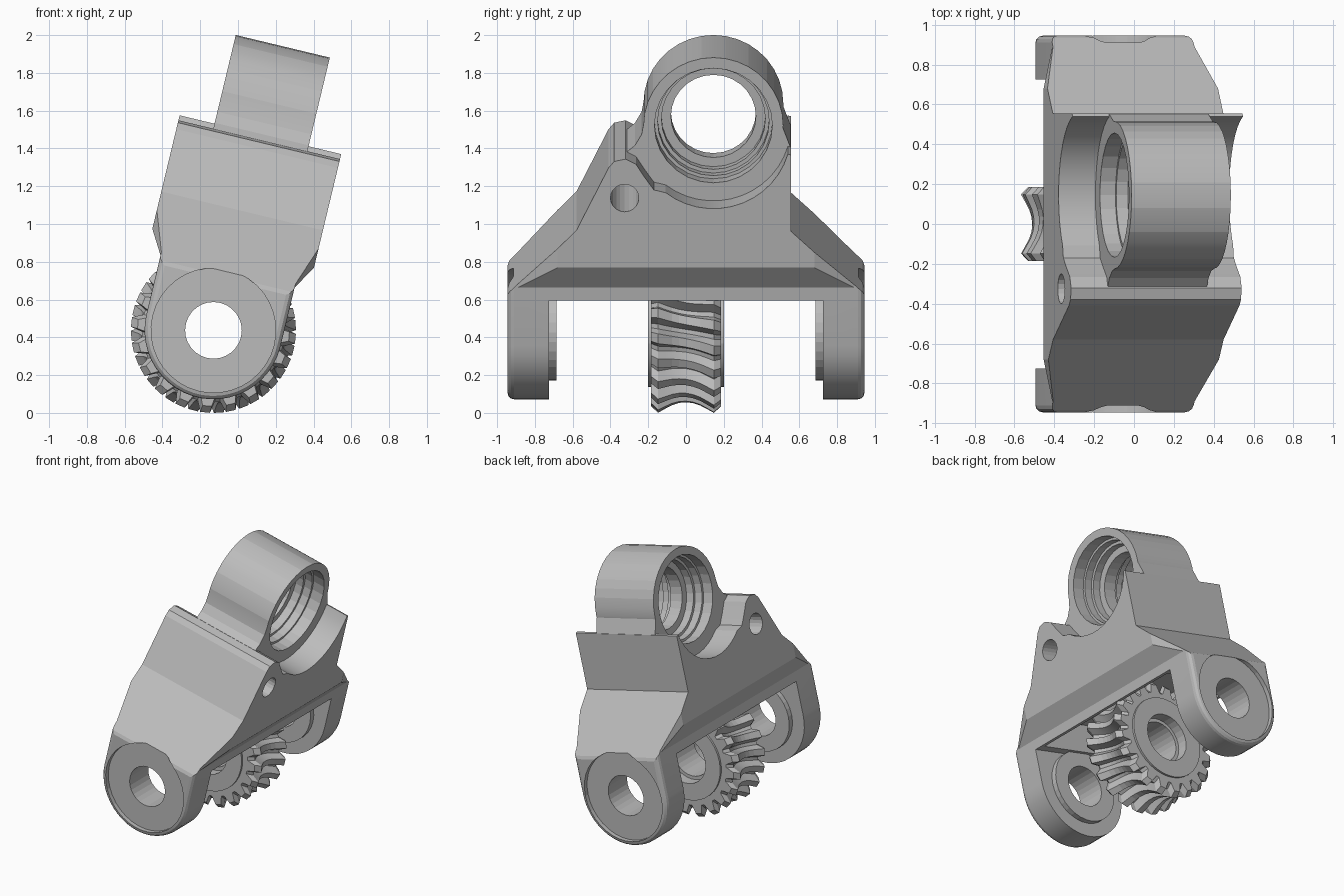
import bpy, bmesh, math
from mathutils import Matrix, Vector

if "Cube" in bpy.data.objects:
    bpy.data.objects.remove(bpy.data.objects["Cube"], do_unlink=True)

grey = bpy.data.materials.new("plain grey")
grey.use_nodes = True
grey.diffuse_color = (0.5, 0.5, 0.5, 1)
grey.node_tree.nodes["Principled BSDF"].inputs["Base Color"].default_value = (0.5, 0.5, 0.5, 1)

# The whole assembly leans sideways about the pivot axle
LEAN = Matrix.Translation((-0.13, 0, 0.437)) @ Matrix.Rotation(math.radians(13.5), 4, 'Y')
TUBE_Y, TUBE_Z = 0.145, 1.178


def finish(bm, name):
    bmesh.ops.recalc_face_normals(bm, faces=bm.faces)
    me = bpy.data.meshes.new(name)
    bm.to_mesh(me)
    bm.free()
    me.materials.append(grey)
    ob = bpy.data.objects.new(name, me)
    bpy.context.collection.objects.link(ob)
    return ob


def prism(name, points, axis, lo, hi, rim_bevel=0):
    """Extrude a 2D outline along one axis; the other two take the points in order."""
    bm = bmesh.new()

    def place(p, d):
        v = list(p)
        v.insert(axis, d)
        return Vector(v)
    face = bm.faces.new([bm.verts.new(place(p, lo)) for p in points])
    res = bmesh.ops.extrude_face_region(bm, geom=[face])
    top = [v for v in res["geom"] if isinstance(v, bmesh.types.BMVert)]
    step = Vector()
    step[axis] = hi - lo
    bmesh.ops.translate(bm, verts=top, vec=step)
    if rim_bevel:
        rims = [e for e in bm.edges if abs(e.verts[0].co[axis] - e.verts[1].co[axis]) < 1e-6]
        bmesh.ops.bevel(bm, geom=rims, offset=rim_bevel, segments=3, profile=0.5, affect='EDGES')
    return finish(bm, name)


def circle(cx, cy, r, n=32, start=0, sweep=math.tau):
    full = abs(sweep) >= math.tau
    return [(cx + r * math.cos(start + sweep * i / (n if full else n - 1)),
             cy + r * math.sin(start + sweep * i / (n if full else n - 1))) for i in range(n)]


def disc(name, axis, centre, r, lo, hi, n=32):
    return prism(name, circle(*centre, r, n), axis, lo, hi)


def box(name, x, y, z0, z1):
    return prism(name, [(-x, -y), (x, -y), (x, y), (-x, y)], 2, z0, z1)


def combine(target, tool, how):
    mod = target.modifiers.new(how, 'BOOLEAN')
    mod.operation, mod.object, mod.solver = how, tool, 'EXACT'
    bpy.context.view_layer.objects.active = target
    bpy.ops.object.modifier_apply(modifier=mod.name)
    bpy.data.objects.remove(tool, do_unlink=True)


# Housing side outline: sloped ends, front lug, scoop around the tube, upright back
outline = [(-0.96, -0.5), (-0.96, 0.24), (-0.935, 0.295), (-0.58, 0.65), (-0.41, 0.99),
           (-0.38, 1.025), (-0.32, 1.038), (-0.265, 1.01), (-0.22, 0.94), (-0.17, 0.87)]
outline += circle(TUBE_Y, TUBE_Z, 0.41, 14, math.radians(232), math.radians(112))
outline += [(0.555, 1.06), (0.555, 0.645), (0.935, 0.295), (0.96, 0.24), (0.96, -0.5)]
housing = prism("housing", outline, 0, -0.5, 0.5)

# Trim to the front outline: rounded feet, narrow waist, wide shoulders
front = circle(0, 0, 0.365, 24, math.pi, math.pi)
front += [(0.365, 0.32), (0.44, 0.447), (0.44, 1.3), (-0.44, 1.3), (-0.44, 0.447), (-0.365, 0.32)]
combine(housing, prism("front_trim", front, 1, -0.945, 0.945, 0.035), 'INTERSECT')

# Trim to the plan outline: shoulders taper towards the arms
quarter = [(0.365, -1), (0.365, -0.89), (0.44, -0.68)]
right = quarter + [(x, -y) for x, y in reversed(quarter)]
plan = right + [(-x, y) for x, y in reversed(right)]
combine(housing, prism("plan_trim", plan, 2, -0.8, 1.6), 'INTERSECT')

# Opening between the arms and the hollow above the gear
combine(housing, box("arm_gap", 0.6, 0.725, -0.8, 0.25), 'DIFFERENCE')
combine(housing, box("gear_pocket", 0.335, 0.66, 0.1, 0.46), 'DIFFERENCE')

# Tube with a web blending it into the housing
web = [(-0.5, 0.6), (-0.41, 0.985), (-0.33, 1.02), (-0.27, 1.07), (-0.235, 1.13), (-0.222, 1.2),
       (TUBE_Y, 1.25), (0.5, 1.2), (0.553, 1.06), (0.553, 0.6)]
combine(housing, prism("tube_web", web, 0, -0.25, 0.262), 'UNION')
combine(housing, disc("tube", 0, (TUBE_Y, TUBE_Z), 0.37, -0.25, 0.262, 36), 'UNION')

# Stepped bore, symmetric about the inner lip
combine(housing, disc("bore", 0, (TUBE_Y, TUBE_Z), 0.225, -0.6, 0.6, 28), 'DIFFERENCE')
for side in (-1, 1):
    for r, depth in ((0.275, 0.05), (0.295, 0.11), (0.312, 0.17)):
        lo, hi = sorted((side * depth, side * 0.4))
        combine(housing, disc("bore_step", 0, (TUBE_Y, TUBE_Z), r, lo, hi, 28), 'DIFFERENCE')

# Lug hole right across the housing
combine(housing, disc("lug_hole", 0, (-0.325, 0.826), 0.075, -0.6, 0.6, 20), 'DIFFERENCE')

# Arm bosses inside, spot faces outside, axle hole through both
for side in (-1, 1):
    lo, hi = sorted((side * 0.685, side * 0.8))
    combine(housing, disc("arm_boss", 1, (0, 0), 0.265, lo, hi), 'UNION')
    lo, hi = sorted((side * 0.912, side * 1.2))
    combine(housing, disc("spot_face", 1, (0, 0), 0.33, lo, hi, 36), 'DIFFERENCE')
combine(housing, disc("axle_hole", 1, (0, 0), 0.15, -1.2, 1.2, 28), 'DIFFERENCE')

# Worm wheel: throated rim with slanted teeth
TEETH, HALF = 20, 0.185
bm = bmesh.new()
rings = []
for k in range(11):
    y = HALF * (k / 5 - 1)
    tip = 0.437 - 0.055 * max(0, 1 - (y / 0.14) ** 2)
    if k in (0, 10):
        tip -= 0.035
    ring = []
    for t in range(TEETH):
        for frac, drop in ((0, 0), (0.38, 0), (0.58, 0.06), (0.8, 0.06)):
            ang = math.tau * (t + frac) / TEETH - 0.5 * y
            r = tip - drop
            ring.append(bm.verts.new((r * math.cos(ang), y, r * math.sin(ang))))
    rings.append(ring)
for a, b in zip(rings, rings[1:]):
    for i in range(len(a)):
        j = (i + 1) % len(a)
        bm.faces.new((a[i], a[j], b[j], b[i]))
bm.faces.new(rings[0])
bm.faces.new(rings[-1])
gear = finish(bm, "worm_wheel")
combine(gear, disc("hub", 1, (0, 0), 0.30, -0.2, 0.2, 36), 'UNION')
combine(gear, disc("gear_bore", 1, (0, 0), 0.15, -0.5, 0.5, 28), 'DIFFERENCE')
for side in (-1, 1):
    lo, hi = sorted((side * 0.12, side * 0.4))
    combine(gear, disc("bore_recess", 1, (0, 0), 0.175, lo, hi, 28), 'DIFFERENCE')

for ob in (housing, gear):
    ob.matrix_world = LEAN
    bpy.ops.object.select_all(action='DESELECT')
    ob.select_set(True)
    bpy.context.view_layer.objects.active = ob
    bpy.ops.object.shade_smooth_by_angle(angle=math.radians(10))
